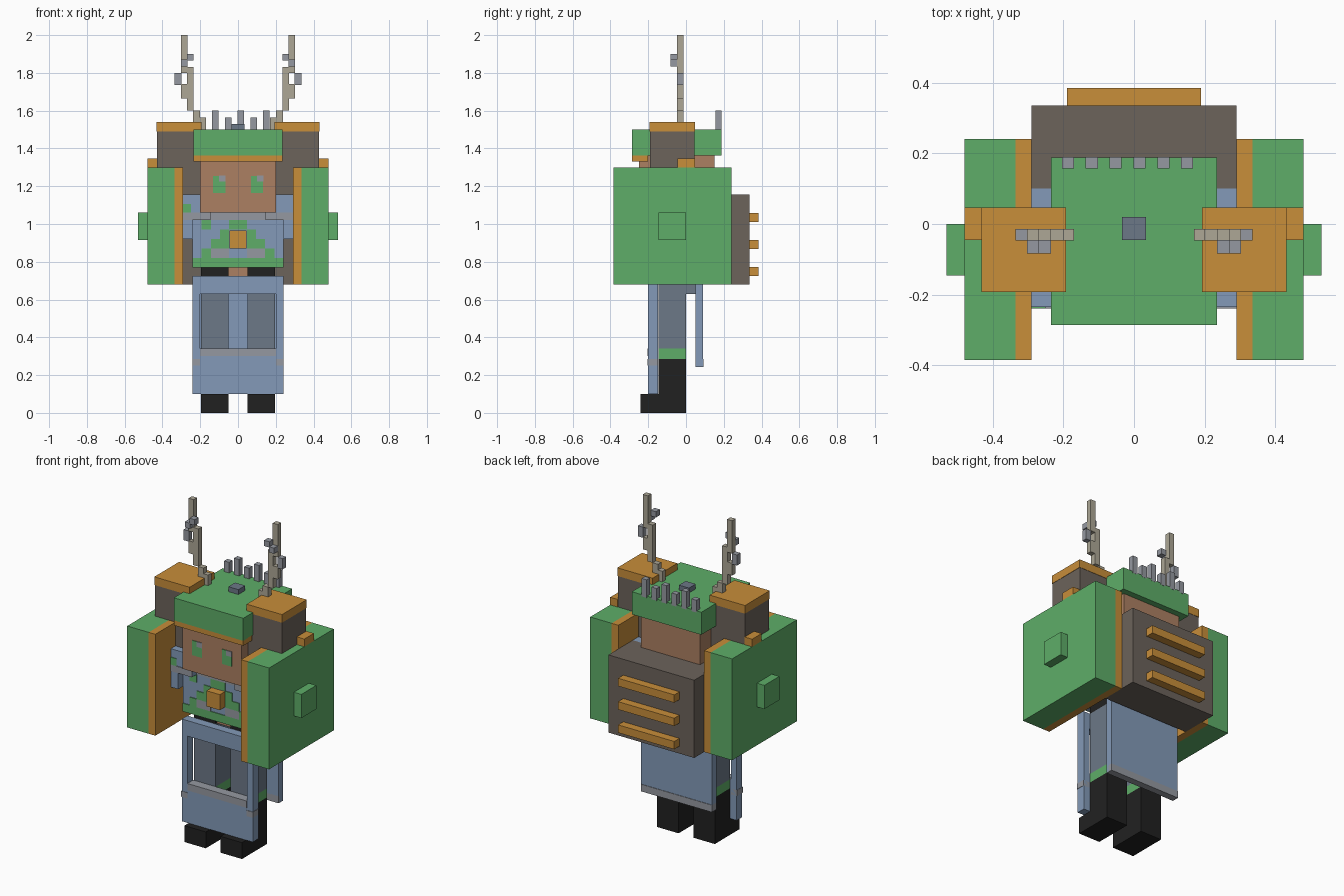
import bpy, bmesh


def material(name, r, g, b):
    def lin(c):
        c /= 255
        return c / 12.92 if c <= 0.04045 else ((c + 0.055) / 1.055) ** 2.4
    m = bpy.data.materials.new(name)
    m.diffuse_color = (lin(r), lin(g), lin(b), 1)
    return m


GREEN = material("leaf green", 94, 174, 104)
ORANGE = material("amber", 200, 142, 58)
BROWN = material("dark taupe", 108, 99, 91)
BLUE = material("dusty blue", 131, 154, 184)
SLATE = material("slate", 108, 120, 135)
SKIN = material("tan skin", 172, 128, 98)
BLACK = material("black", 33, 33, 33)
BONE = material("bone", 173, 167, 150)
GREY = material("cool grey", 149, 153, 161)


def boxes(name, mat, *extents):
    """One object from boxes given as (x0, x1, y0, y1, z0, z1)."""
    bm = bmesh.new()
    for x0, x1, y0, y1, z0, z1 in extents:
        for v in bmesh.ops.create_cube(bm, size=1)["verts"]:
            v.co = ((x0 + x1) / 2 + v.co.x * (x1 - x0),
                    (y0 + y1) / 2 + v.co.y * (y1 - y0),
                    (z0 + z1) / 2 + v.co.z * (z1 - z0))
    me = bpy.data.meshes.new(name)
    bm.to_mesh(me)
    bm.free()
    me.materials.append(mat)
    ob = bpy.data.objects.new(name, me)
    bpy.context.collection.objects.link(ob)
    return ob


def pair(name, mat, *extents):
    """The same boxes on the right and mirrored on the left."""
    boxes("right_" + name, mat, *extents)
    boxes("left_" + name, mat, *[(-e[1], -e[0], *e[2:]) for e in extents])


# Legs and boots
pair("boot", BLACK, (.05, .195, -.24, 0, 0, .1), (.05, .195, -.145, 0, .1, .285))
pair("boot_cuff", GREEN, (.05, .195, -.145, 0, .285, .34))
pair("trouser_leg", SLATE, (.05, .195, -.145, 0, .34, .725))
pair("hip_strap", BLACK, (.05, .195, -.145, 0, .725, .77))
boxes("waist_band", SLATE, (-.195, .195, 0, .05, .63, .72))
boxes("inner_body", SKIN, (-.19, .19, -.13, .045, .722, 1.06))

# Front apron with a window, and the back cloth
boxes("front_apron", BLUE,
      (-.24, .24, -.2, -.147, .1, .34), (-.24, .24, -.2, -.147, .63, .725),
      (-.24, -.2, -.2, -.147, .34, .63), (.2, .24, -.2, -.147, .34, .63))
boxes("apron_trim", GREY, (-.2, .2, -.203, -.147, .3, .342))
pair("apron_trim_end", GREY, (.2, .242, -.203, -.147, .25, .285))
boxes("back_cloth", BLUE, (-.24, .24, .05, .09, .245, .72))
boxes("back_cloth_trim", GREY, (-.24, .24, .05, .093, .242, .285))

# Torso with a painted blotch pattern
boxes("torso", BLUE, (-.24, .24, -.19, .1, .77, 1.06))
pattern = ["BGBBGGBBBB", "BBBGBBGBBB", "BBGGBBGGBB", "BGLLBBLLGB", "GGGGGGGGGG"]
for key, mat, name in (("G", GREEN, "green_blotches"), ("L", GREY, "grey_blotches")):
    boxes(name, mat, *[(-.24 + .048 * c, -.192 + .048 * c, -.195, -.189,
                        .97 - .05 * r, 1.02 - .05 * r)
                       for r, row in enumerate(pattern)
                       for c, ch in enumerate(row) if ch == key])
boxes("collar", GREY, (-.145, .145, -.195, -.189, 1.02, 1.06))
boxes("chest_buckle", ORANGE, (-.045, .045, -.24, -.19, .87, .965))

# Sleeves, shoulders and large side shields
pair("sleeve", BLUE, (.145, .29, -.235, .1, 1.02, 1.155), (.24, .29, -.235, .1, .92, 1.02))
pair("sleeve_trim", GREY, (.145, .29, -.239, -.234, 1.02, 1.06))
boxes("sleeve_patch", GREEN, (-.29, -.25, -.239, -.234, 1.06, 1.105))
pair("shoulder", BROWN, (.195, .43, -.19, .045, 1.155, 1.49))
pair("shoulder_cap", ORANGE, (.193, .432, -.192, .047, 1.49, 1.54))
pair("shield_lining", ORANGE, (.29, .335, -.385, .24, .68, 1.3))
pair("shield", GREEN, (.335, .48, -.385, .24, .68, 1.3))
pair("shield_boss", GREEN, (.48, .53, -.145, 0, .915, 1.06))
pair("shield_clip", ORANGE, (.43, .48, -.045, .047, 1.3, 1.347))

# Backpack with three bars
boxes("backpack", BROWN, (-.29, .29, .1, .335, .68, 1.155))
boxes("backpack_bars", ORANGE,
      *[(-.19, .19, .335, .385, z, z + .048) for z in (.725, .867, 1.01)])

# Head and eyes
boxes("head", SKIN, (-.2, .2, -.25, .15, 1.062, 1.4))
boxes("eyes", GREEN, *[(x, x + .065, -.254, -.249, 1.165, 1.255) for x in (-.132, .068)])
boxes("eye_glints", GREY, *[(x, x + .035, -.257, -.253, 1.225, 1.257) for x in (-.1, .1)])

# Cap with brim, button and row of spikes
boxes("cap", GREEN, (-.235, .235, -.285, .188, 1.362, 1.5))
boxes("cap_brim", ORANGE, (-.235, .235, -.285, -.2, 1.332, 1.364))
boxes("cap_button", SLATE, (-.034, .034, -.045, .02, 1.5, 1.53))
boxes("cap_spikes", GREY,
      *[(-.204 + .0675 * i, -.17 + .0675 * i, .157, .189, 1.49, 1.6 if i % 2 else 1.565)
        for i in range(6)])

# Stepped antlers with small nubs
Y = (-.047, -.014)
pair("antler", BONE,
     (.17, .205, *Y, 1.5, 1.565), (.2, .237, *Y, 1.53, 1.6),
     (.235, .27, *Y, 1.6, 1.735), (.268, .302, *Y, 1.665, 1.74),
     (.235, .27, *Y, 1.735, 1.83), (.268, .302, *Y, 1.8, 2.0))
pair("antler_nubs", GREY,
     (.3, .335, *Y, 1.735, 1.8),
     (.235, .27, -.083, -.045, 1.865, 1.9), (.268, .302, -.083, -.045, 1.835, 1.87))
